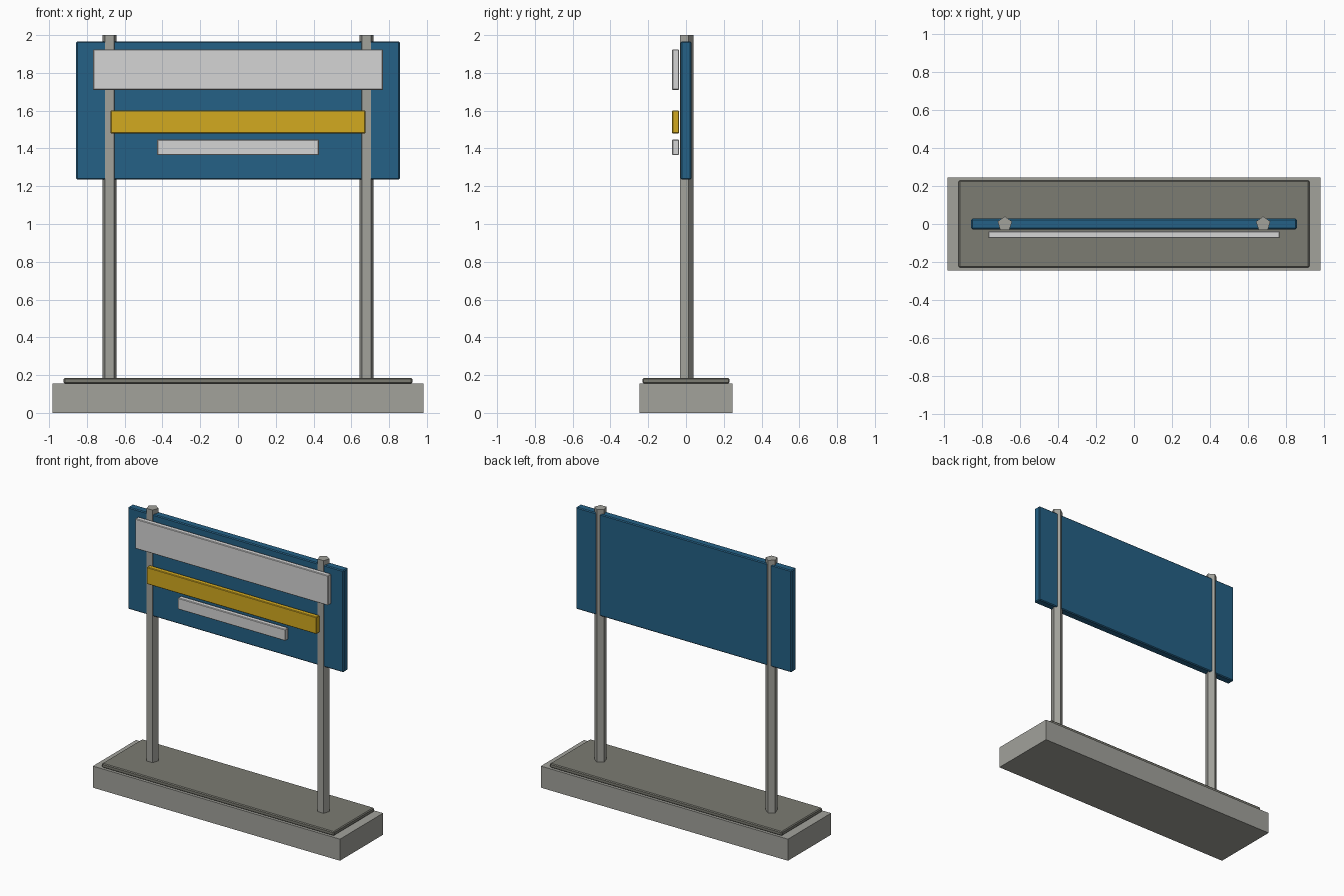
import bpy
import math

if "Cube" in bpy.data.objects:
    bpy.data.objects.remove(bpy.data.objects["Cube"], do_unlink=True)


def material(name, r, g, b):
    m = bpy.data.materials.new(name)
    m.use_nodes = True
    m.diffuse_color = (r, g, b, 1)
    m.node_tree.nodes["Principled BSDF"].inputs["Base Color"].default_value = (r, g, b, 1)
    return m


concrete = material("concrete grey", 0.36, 0.36, 0.33)
paving = material("dark paving grey", 0.20, 0.20, 0.17)
blue = material("panel blue", 0.018, 0.12, 0.24)
white = material("strip white", 0.66, 0.66, 0.66)
gold = material("strip gold", 0.65, 0.40, 0.014)


def box(name, mat, half_x, y, z, bevel=0.0):
    """Box centred on x = 0, with (low, high) ranges in y and z."""
    bpy.ops.mesh.primitive_cube_add(size=1, location=(0, sum(y) / 2, sum(z) / 2))
    ob = bpy.context.object
    ob.name = name
    ob.scale = (2 * half_x, y[1] - y[0], z[1] - z[0])
    bpy.ops.object.transform_apply(location=False, rotation=False, scale=True)
    ob.data.materials.append(mat)
    if bevel:
        mod = ob.modifiers.new("edge", "BEVEL")
        mod.width = bevel
        mod.segments = 1
    return ob


# Base and paving slab
box("base", concrete, 0.982, (-0.245, 0.245), (0, 0.155))
box("base_slab", paving, 0.923, (-0.23, 0.23), (0.155, 0.185), 0.006)

# Five-sided posts, flat side to the front
for side, x in (("left", 0.68), ("right", -0.68)):
    bpy.ops.mesh.primitive_cylinder_add(vertices=5, radius=0.04, depth=1.83,
                                        location=(x, 0, 1.085))
    post = bpy.context.object
    post.name = side + "_post"
    # Turn one corner to the back
    corner = post.data.vertices[0].co
    post.rotation_euler.z = math.pi / 2 - math.atan2(corner.y, corner.x)
    post.data.materials.append(concrete)

# Sign panel and the raised strips on its front
box("sign_panel", blue, 0.857, (-0.028, 0.028), (1.235, 1.967), 0.006)
strip_y = (-0.074, -0.037)
box("header_strip", white, 0.767, strip_y, (1.71, 1.925), 0.004)
box("middle_strip", gold, 0.675, strip_y, (1.48, 1.602), 0.004)
box("lower_strip", white, 0.428, strip_y, (1.365, 1.447), 0.004)
